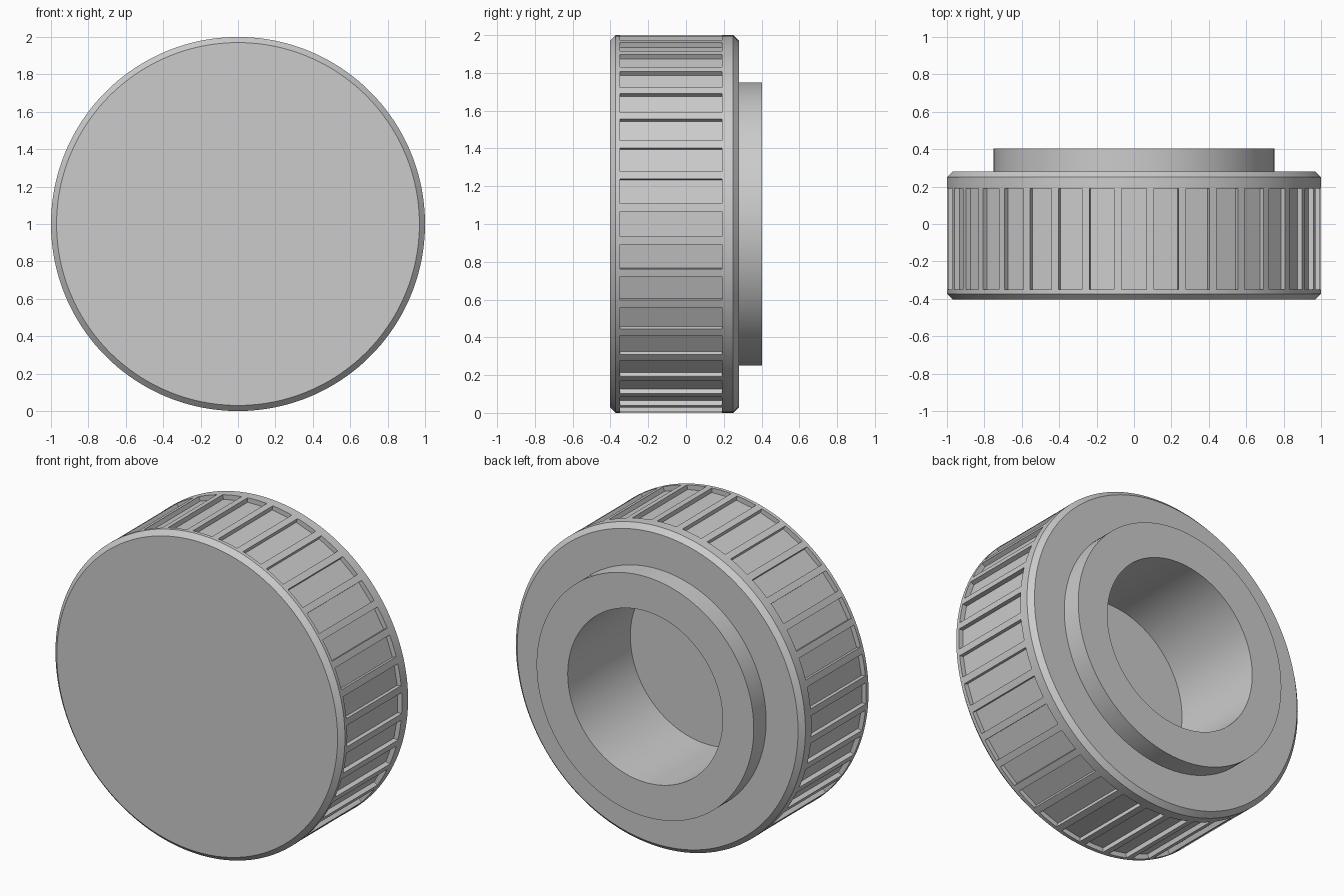
import bpy
import bmesh
import math
from mathutils import Vector

if "Cube" in bpy.data.objects:
    bpy.data.objects.remove(bpy.data.objects["Cube"])

COUNT = 36                      # grip pockets around the rim
HALF = math.radians(3.8)        # half the angular width of a pocket
STEPS = 4                       # facets across each pocket
FLOOR = 0.97                    # distance of the pocket floors from the axis
POCKET_FRONT, POCKET_BACK = -0.35, 0.19

grey = bpy.data.materials.new("plain_grey")
grey.use_nodes = True
colour = (0.6, 0.6, 0.6, 1)
grey.diffuse_color = colour
grey.node_tree.nodes["Principled BSDF"].inputs["Base Color"].default_value = colour

# Angles line up with the pocket edges, so each rib is one facet wide
angles = [math.tau * i / COUNT + HALF * (2 * k / STEPS - 1)
          for i in range(COUNT) for k in range(STEPS + 1)]


def lathe(bm, profile, cap_start=False, cap_end=False):
    """Turn (radius, y) points about the y axis; return rows of faces."""
    rings = [[bm.verts.new((r * math.cos(a), y, r * math.sin(a))) for a in angles]
             for r, y in profile]
    n = len(angles)
    rows = []
    for a, b in zip(rings, rings[1:]):
        rows.append([bm.faces.new((a[i], b[i], b[(i + 1) % n], a[(i + 1) % n]))
                     for i in range(n)])
    if cap_start:
        bm.faces.new(rings[0])
    if cap_end:
        bm.faces.new(rings[-1][::-1])
    return rows


def finish(bm, name):
    mesh = bpy.data.meshes.new(name)
    bm.to_mesh(mesh)
    bm.free()
    mesh.materials.append(grey)
    obj = bpy.data.objects.new(name, mesh)
    obj.location.z = 1
    bpy.context.collection.objects.link(obj)
    bpy.ops.object.select_all(action="DESELECT")
    bpy.context.view_layer.objects.active = obj
    obj.select_set(True)
    bpy.ops.object.shade_smooth_by_angle(angle=math.radians(25))


# Chamfered grip body with a closed front
bm = bmesh.new()
rows = lathe(bm, [(0.97, -0.403), (1, -0.373), (1, POCKET_FRONT), (1, POCKET_BACK),
                  (1, 0.25), (0.97, 0.28), (0.75, 0.28)], cap_start=True)

# Flat-floored pockets sunk into the rim
pockets = [f for i, f in enumerate(rows[2]) if i % (STEPS + 1) < STEPS]
sunk = bmesh.ops.extrude_face_region(bm, geom=pockets)["geom"]
for v in (g for g in sunk if isinstance(g, bmesh.types.BMVert)):
    step = math.tau / COUNT
    mid = round(math.atan2(v.co.z, v.co.x) / step) * step
    out = Vector((math.cos(mid), 0, math.sin(mid)))
    v.co -= out * (v.co.dot(out) - FLOOR)
bmesh.ops.delete(bm, geom=[f for f in pockets if f.is_valid], context="FACES_ONLY")
finish(bm, "grip_body")

# Rear collar with its blind bore
bm = bmesh.new()
lathe(bm, [(0.75, 0.28), (0.75, 0.403), (0.535, 0.403), (0.535, -0.215)], cap_end=True)
finish(bm, "rear_collar")
